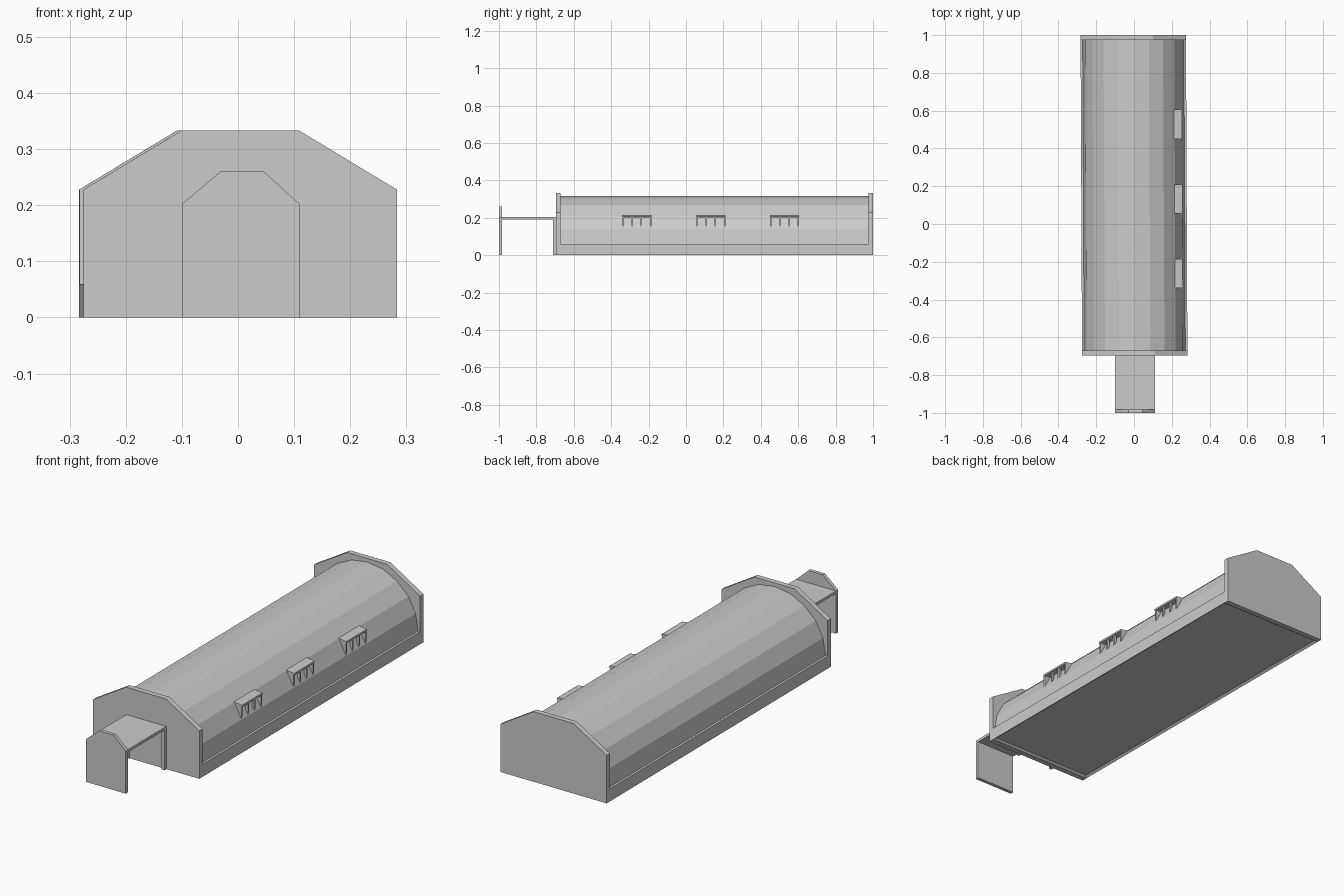
import bpy, bmesh, math

if "Cube" in bpy.data.objects:
    bpy.data.objects.remove(bpy.data.objects["Cube"])

SKEW = -0.0047   # the hall is very slightly out of square


def prism(name, pts, a, b, axis='y', skew=False):
    """Extrude a 2D profile: (x, z) along y from a to b, or (y, z) along x."""
    bm = bmesh.new()

    def put(p, t):
        x, y = (p[0], t) if axis == 'y' else (t, p[0])
        return bm.verts.new((x + (SKEW * (y - 0.15) if skew else 0), y, p[1]))

    lo, hi = [put(p, a) for p in pts], [put(p, b) for p in pts]
    bm.faces.new(lo)
    bm.faces.new(hi[::-1])
    n = len(pts)
    for i in range(n):
        j = (i + 1) % n
        bm.faces.new((lo[j], lo[i], hi[i], hi[j]))
    bmesh.ops.recalc_face_normals(bm, faces=bm.faces)
    me = bpy.data.meshes.new(name)
    bm.to_mesh(me)
    bm.free()
    ob = bpy.data.objects.new(name, me)
    bpy.context.collection.objects.link(ob)
    return ob


def box(name, x, y, z, skew=False):
    return prism(name, [(x[0], z[0]), (x[1], z[0]), (x[1], z[1]), (x[0], z[1])],
                 y[0], y[1], 'y', skew)


# Plinth with a shallow recess underneath
plinth = box('plinth', (-0.279, 0.279), (-0.67, 0.975), (0, 0.06), True)
bm = bmesh.new()
bm.from_mesh(plinth.data)
under = [f for f in bm.faces if f.normal.z < -0.9]
bmesh.ops.inset_region(bm, faces=under, thickness=0.016)
for v in under[0].verts:
    v.co.z += 0.008
bm.to_mesh(plinth.data)
bm.free()

# Faceted barrel roof
arc = [(0.268 * math.cos(math.pi * i / 10), 0.06 + 0.256 * math.sin(math.pi * i / 10))
       for i in range(11)]
prism('barrel_roof', arc, -0.68, 0.985, 'y', True)

# Gable walls at both ends
gable = [(-0.279, 0), (0.279, 0), (0.279, 0.228), (0.105, 0.333),
         (-0.105, 0.333), (-0.279, 0.228)]
prism('front_wall', gable, -0.695, -0.67, 'y', True)
prism('back_wall', gable, 0.975, 1.0, 'y', True)

# Three dormer windows on the right side
for k, y0 in enumerate((-0.34, 0.055, 0.45)):
    y1, tag = y0 + 0.155, str(k + 1)
    prism('dormer_roof_' + tag, [(0.205, 0.203), (0.256, 0.198), (0.256, 0.207), (0.205, 0.214)],
          y0, y1, 'y', True)
    box('dormer_sill_' + tag, (0.238, 0.253), (y0, y1), (0.134, 0.142), True)
    for i in range(4):
        y = y0 + i * (0.155 - 0.008) / 3
        if i in (0, 3):   # side cheeks
            prism('dormer_cheek_%s_%d' % (tag, i),
                  [(0.248, 0.134), (0.254, 0.134), (0.254, 0.2), (0.21, 0.206)],
                  y, y + 0.008, 'y', True)
        else:             # mullions
            box('dormer_mullion_%s_%d' % (tag, i), (0.24, 0.253), (y, y + 0.008),
                (0.134, 0.202), True)

# Entrance porch: screen wall, flat roof, and door posts
screen = [(-0.1, 0), (0.11, 0), (0.11, 0.202), (0.045, 0.261),
          (-0.03, 0.261), (-0.1, 0.202)]
prism('porch_screen', screen, -1.0, -0.983, 'y')
box('porch_roof', (-0.1, 0.11), (-0.983, -0.695), (0.19, 0.203))
for name, x in (('left', -0.1), ('right', 0.095)):
    box('porch_post_' + name, (x, x + 0.015), (-0.71, -0.695), (0, 0.19))
